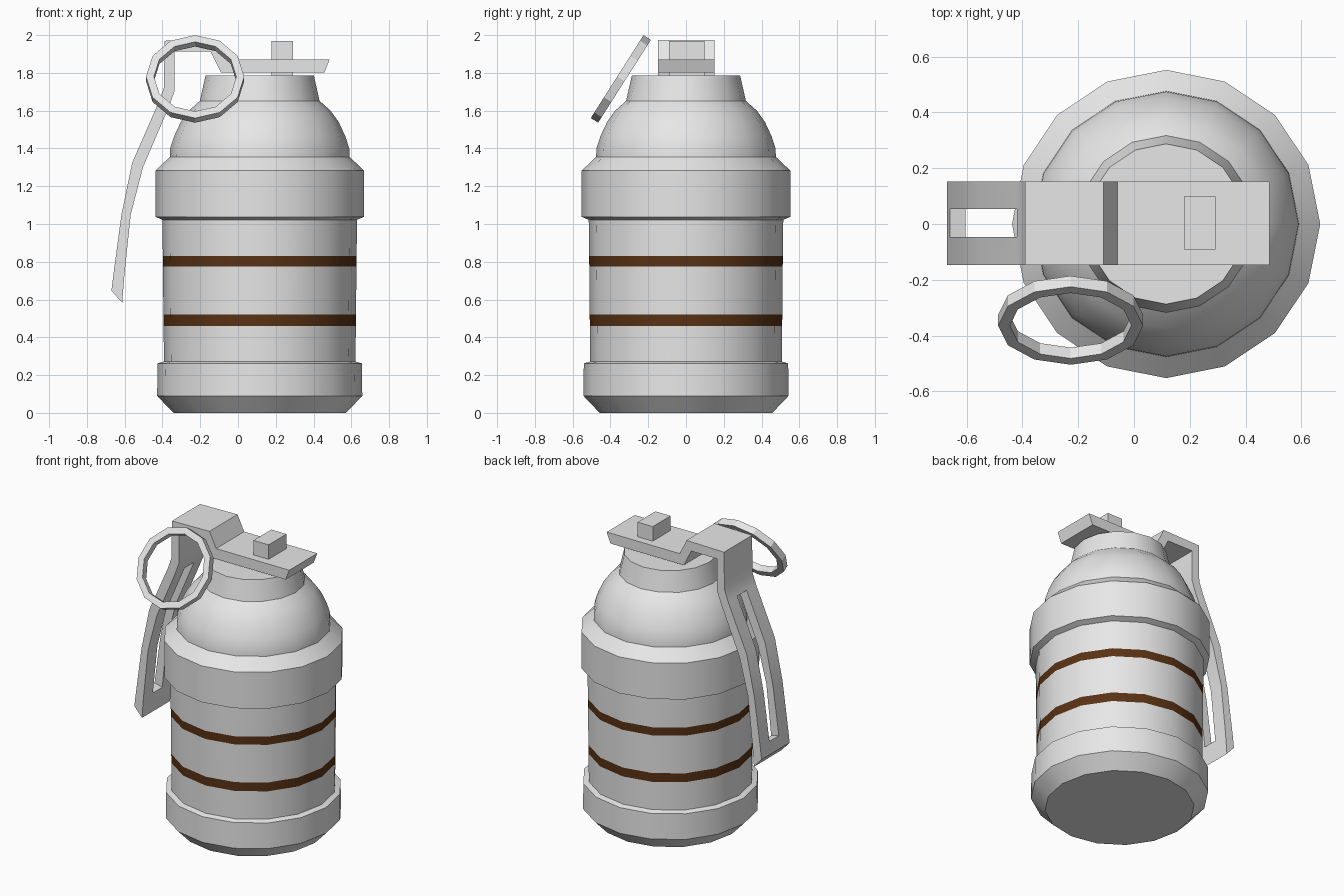
import bpy, bmesh, math
from mathutils import Matrix, Vector

if "Cube" in bpy.data.objects:
    bpy.data.objects.remove(bpy.data.objects["Cube"])


def material(name, rgb):
    m = bpy.data.materials.new(name)
    m.diffuse_color = (*rgb, 1)
    m.use_nodes = True
    m.node_tree.nodes["Principled BSDF"].inputs["Base Color"].default_value = m.diffuse_color
    return m


GREY = material("light_grey", (0.8, 0.8, 0.8))
BROWN = material("dark_brown", (0.1, 0.032, 0.007))


def finish(name, bm, mats=(GREY,), angle=30):
    bmesh.ops.remove_doubles(bm, verts=bm.verts, dist=1e-5)
    bmesh.ops.recalc_face_normals(bm, faces=bm.faces)
    me = bpy.data.meshes.new(name)
    bm.to_mesh(me)
    bm.free()
    for m in mats:
        me.materials.append(m)
    ob = bpy.data.objects.new(name, me)
    bpy.context.collection.objects.link(ob)
    bpy.ops.object.select_all(action='DESELECT')
    ob.select_set(True)
    bpy.context.view_layer.objects.active = ob
    if angle:
        bpy.ops.object.shade_smooth_by_angle(angle=math.radians(angle))
    return ob


def lathe(profile, sides, closed=False):
    """Turn (radius, z) points round z; open profiles get end caps."""
    bm = bmesh.new()
    rings = [[bm.verts.new((r * math.cos(2 * math.pi * k / sides),
                            r * math.sin(2 * math.pi * k / sides), z))
              for k in range(sides)] for r, z in profile]
    pairs = list(zip(rings, rings[1:]))
    if closed:
        pairs.append((rings[-1], rings[0]))
    else:
        bm.faces.new(rings[0])
        bm.faces.new(rings[-1])
    for a, b in pairs:
        for k in range(sides):
            n = (k + 1) % sides
            bm.faces.new((a[k], a[n], b[n], b[k]))
    return bm


# Body: base cap, striped can, shoulder band, dome and neck in one turned profile
STRIPES = [(0.46, 0.52), (0.775, 0.83)]
body = [(0.457, 0), (0.543, 0.09), (0.541, 0.262), (0.507, 0.272),
        (0.509, 0.46), (0.510, 0.52), (0.512, 0.775), (0.513, 0.83),
        (0.515, 1.022), (0.552, 1.038), (0.552, 1.283), (0.476, 1.355),
        (0.474, 1.40), (0.453, 1.465), (0.418, 1.54), (0.375, 1.6),
        (0.317, 1.652), (0.287, 1.785)]
bm = lathe(body, 16)
for f in bm.faces:
    z = f.calc_center_median().z
    if len(f.verts) == 4 and any(lo < z < hi for lo, hi in STRIPES):
        f.material_index = 1
finish("canister_body", bm, (GREY, BROWN)).location.x = 0.115

# Lever: bent plate given by outer and inner edge points, with a slot in its handle
outer = [(0.485, 1.872), (-0.06, 1.872), (-0.11, 1.975), (-0.39, 1.97),
         (-0.393, 1.72), (-0.42, 1.645), (-0.56, 1.325), (-0.617, 1.05),
         (-0.66, 0.73), (-0.67, 0.647)]
inner = [(0.458, 1.802), (-0.09, 1.802), (-0.145, 1.912), (-0.337, 1.912),
         (-0.337, 1.70), (-0.366, 1.62), (-0.503, 1.30), (-0.568, 1.05),
         (-0.603, 0.715), (-0.613, 0.583)]
ys = [-0.147, -0.046, 0.054, 0.152]
SLOT = range(5, 8)
segments = len(outer) - 1


def solid(i, j):
    return 0 <= i < segments and 0 <= j < 3 and not (j == 1 and i in SLOT)


bm = bmesh.new()


def quad(*pts):
    bm.faces.new([bm.verts.new((e[i][0], ys[j], e[i][1])) for e, i, j in pts])


for i in range(segments):
    for j in range(3):
        if not solid(i, j):
            continue
        for e in (outer, inner):
            quad((e, i, j), (e, i + 1, j), (e, i + 1, j + 1), (e, i, j + 1))
        for d in (0, 1):
            if not solid(i, j - 1 + 2 * d):
                quad((outer, i, j + d), (outer, i + 1, j + d),
                     (inner, i + 1, j + d), (inner, i, j + d))
            if not solid(i - 1 + 2 * d, j):
                quad((outer, i + d, j), (outer, i + d, j + 1),
                     (inner, i + d, j + 1), (inner, i + d, j))
finish("safety_lever", bm, angle=20)

# Post through the lever plate
bm = bmesh.new()
bmesh.ops.create_cube(bm, size=1)
bmesh.ops.transform(bm, verts=bm.verts, matrix=Matrix.Translation((0.235, 0.004, 1.873))
                    @ Matrix.Diagonal((0.113, 0.19, 0.194, 1)))
finish("lever_post", bm, angle=0)

# Pull ring: flat twelve-sided ring leaning back against the lever
bm = lathe([(0.26, -0.023), (0.26, 0.023), (0.218, 0.023), (0.218, -0.023)], 12, True)
ring = finish("pull_ring", bm, angle=0)
ring.location = Vector((-0.227, -0.345, 1.768))
ring.rotation_euler.x = math.radians(90 - 32.5)
